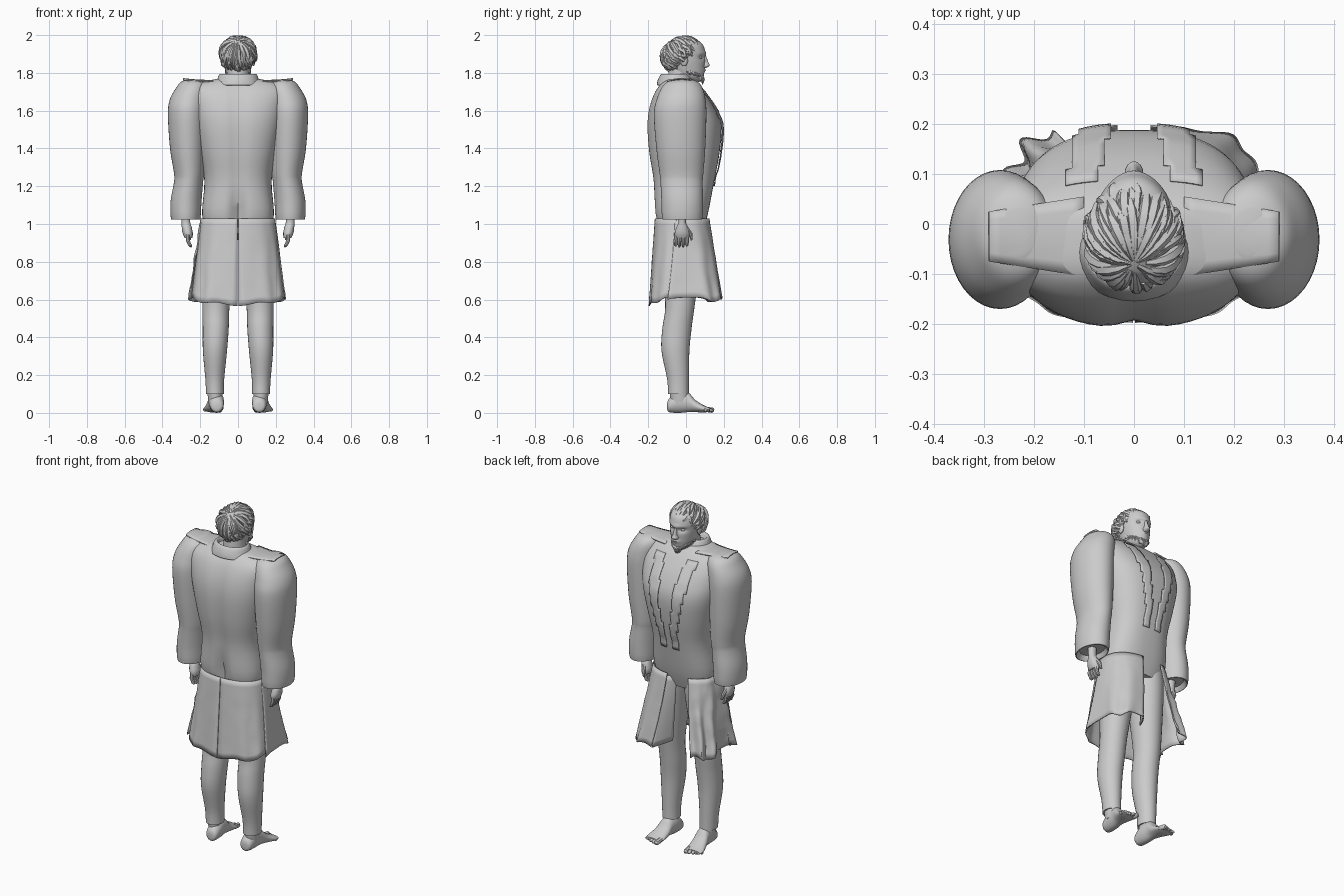
import bpy, bmesh, math, random
from math import sin, cos, pi, radians
from mathutils import Vector, Matrix, noise

random.seed(4)
if "Cube" in bpy.data.objects:
    bpy.data.objects.remove(bpy.data.objects["Cube"])

grey = bpy.data.materials.new("plain grey")
grey.use_nodes = True
grey.diffuse_color = (0.6, 0.6, 0.6, 1)
grey.node_tree.nodes["Principled BSDF"].inputs["Base Color"].default_value = (0.6, 0.6, 0.6, 1)
SIDES = (("left", 1), ("right", -1))


def finish(name, bm, thick=0):
    bmesh.ops.recalc_face_normals(bm, faces=bm.faces)
    me = bpy.data.meshes.new(name)
    bm.to_mesh(me)
    bm.free()
    ob = bpy.data.objects.new(name, me)
    bpy.context.collection.objects.link(ob)
    me.materials.append(grey)
    if thick:
        mod = ob.modifiers.new("cloth", "SOLIDIFY")
        mod.thickness = thick


def smooth_rows(rows, steps):
    """Catmull-Rom through rows of numbers."""
    out = []
    for i in range(len(rows) - 1):
        p = [rows[max(0, min(len(rows) - 1, i + k))] for k in (-1, 0, 1, 2)]
        for s in range(steps):
            t = s / steps
            out.append([0.5 * (2 * b + (c - a) * t + (2 * a - 5 * b + 4 * c - d) * t * t
                        + (3 * b - a - 3 * c + d) * t ** 3) for a, b, c, d in zip(*p)])
    return out + [list(rows[-1])]


def rounded(value, power):
    return math.copysign(abs(value) ** power, value)


def loft(name, rows, side=1, n=28, steps=4, power=2, along_y=False, shape=None, caps=True, thick=0):
    """Rows: height, centre x, near y, far y, half width."""
    bm = bmesh.new()
    rings = []
    for z, cx, y0, y1, rx in smooth_rows(rows, steps):
        ring = []
        for k in range(n):
            a = 2 * pi * k / n
            x = side * cx + rx * rounded(cos(a), 2 / power)
            y = (y0 + y1) / 2 + (y1 - y0) / 2 * rounded(sin(a), 2 / power)
            co = Vector((x, z, y) if along_y else (x, y, z))
            ring.append(bm.verts.new(shape(co) if shape else co))
        rings.append(ring)
    for a, b in zip(rings, rings[1:]):
        for k in range(n):
            bm.faces.new((a[k], a[(k + 1) % n], b[(k + 1) % n], b[k]))
    if caps:
        bm.faces.new(rings[0])
        bm.faces.new(rings[-1])
    finish(name, bm, thick)


def sheet(name, fn, nu, nv, keep=None, thick=0.006):
    """Cloth sheet from a function of two parameters."""
    bm = bmesh.new()
    g = [[bm.verts.new(fn(i / nu, j / nv)) for j in range(nv + 1)] for i in range(nu + 1)]
    for i in range(nu):
        for j in range(nv):
            if keep is None or keep(i, j):
                bm.faces.new((g[i][j], g[i + 1][j], g[i + 1][j + 1], g[i][j + 1]))
    bmesh.ops.delete(bm, geom=[v for v in bm.verts if not v.link_faces], context="VERTS")
    finish(name, bm, thick)


def tubes(name, paths, res=2):
    """Tapered strands; each path is a list of (point, radius)."""
    cu = bpy.data.curves.new(name, "CURVE")
    cu.dimensions = "3D"
    cu.bevel_depth, cu.bevel_resolution, cu.use_fill_caps = 1, res, True
    for path in paths:
        sp = cu.splines.new("POLY")
        sp.points.add(len(path) - 1)
        for pt, (co, r) in zip(sp.points, path):
            pt.co, pt.radius = (*co, 1), r
    ob = bpy.data.objects.new(name, cu)
    bpy.context.collection.objects.link(ob)
    cu.materials.append(grey)
    bpy.ops.object.select_all(action="DESELECT")
    ob.select_set(True)
    bpy.context.view_layer.objects.active = ob
    bpy.ops.object.convert(target="MESH")


def blob(name, centre, size):
    bm = bmesh.new()
    bmesh.ops.create_uvsphere(bm, u_segments=16, v_segments=10, radius=1)
    for v in bm.verts:
        v.co = Vector(centre) + v.co * Vector(size)
    finish(name, bm)


# Coat body with a groove down the back, deeper at the seat
TORSO = [(0.95, 0, -.13, .085, .16), (1.05, 0, -.165, .115, .19), (1.23, 0, -.175, .15, .178),
         (1.38, 0, -.198, .178, .205), (1.52, 0, -.207, .187, .235), (1.62, 0, -.195, .152, .25),
         (1.7, 0, -.165, .1, .255), (1.745, 0, -.13, .06, .21), (1.77, 0, -.1, .03, .1)]
CHEST = 2.6


def back_groove(co):
    depth = 0.07 + 0.2 * max(0, 1 - abs(co.z - 1.05) / 0.14)
    if co.y < 0:
        co.y *= 1 - depth * math.exp(-(co.x / 0.035) ** 2)
    return co


loft("coat_body", TORSO, n=64, power=CHEST, shape=back_groove)


def chest_y(x, z):
    r = min(smooth_rows(TORSO, 8), key=lambda q: abs(q[0] - z))
    lift = max(0, 1 - abs(x / r[4]) ** CHEST) ** (1 / CHEST)
    return (r[2] + r[3]) / 2 + (r[3] - r[2]) / 2 * lift


# Low collar wrapped round the neck
loft("collar", [(1.735, 0, -.155, .05, .125), (1.76, 0, -.15, .04, .112), (1.79, 0, -.135, .02, .1),
                (1.793, 0, -.12, .01, .088), (1.76, 0, -.1, .01, .08)], n=32, caps=False, thick=0.004)

SLEEVE = [(1.05, .275, -.1, .06, .06), (1.025, .277, -.125, .085, .077), (1.12, .275, -.13, .09, .082),
          (1.22, .262, -.135, .088, .077), (1.27, .259, -.14, .092, .08), (1.4, .266, -.157, .102, .094),
          (1.58, .268, -.17, .108, .103), (1.66, .26, -.155, .103, .101), (1.72, .242, -.13, .088, .086),
          (1.752, .235, -.1, .063, .068), (1.765, .232, -.06, .03, .035)]
LEG = [(.1, .122, -.095, .015, .047), (.18, .123, -.1, .015, .05), (.33, .122, -.13, .018, .064),
       (.45, .118, -.125, .03, .069), (.56, .117, -.11, .045, .072), (.75, .105, -.12, .07, .085),
       (.92, .095, -.135, .09, .094), (1.02, .09, -.13, .09, .09)]
FOOT = [(-.1, .11, .02, .05, .012), (-.09, .112, .004, .075, .033), (-.04, .114, 0, .115, .04),
        (.01, .118, .004, .11, .04), (.05, .123, .004, .068, .046), (.095, .13, .002, .04, .052),
        (.125, .134, .006, .028, .046)]
HAND = [(.925, .262, -.055, .015, .02), (.95, .266, -.06, .02, .027), (.985, .272, -.05, .01, .026),
        (1.01, .276, -.04, 0, .023), (1.07, .276, -.045, .005, .026)]

for side, s in SIDES:
    loft(side + "_sleeve", SLEEVE, s, n=40)
    loft(side + "_leg", LEG, s)
    loft(side + "_ankle", [(.05, .12, -.08, .02, .036), (.125, .122, -.088, .01, .042)], s)
    loft(side + "_foot", FOOT, s, along_y=True)
    loft(side + "_hand", HAND, s, n=16)
    # Toes, big toe on the inside
    toes = []
    for k in range(5):
        x, end = .094 + .02 * k, .148 - .0024 * k * k
        r = .014 if k == 0 else .0095
        toes.append([((s * x, .1, .02), r), ((s * (x + .003), end - .008, .014), r),
                     ((s * (x + .003), end, .011), r * .5)])
    tubes(side + "_toes", toes)
    # Curled fingers and thumb
    fingers = []
    for k in range(4):
        y, drop = -.055 + .02 * k, .875 + .006 * abs(k - 1.5)
        fingers.append([((s * .266, y * .9, .945), .011), ((s * .266, y, .915), .0105),
                        ((s * .256, y, .89), .009), ((s * .246, y, drop), .005)])
    fingers.append([((s * .27, .005, .975), .012), ((s * .262, .025, .945), .011), ((s * .254, .03, .915), .006)])
    tubes(side + "_fingers", fingers)

    # Shoulder board lying on the sleeve head, its outer corner lifted
    def board(u, v, s=s):
        y = -.025 + (v - .5) * (.16 - .06 * u)
        return Vector((s * (.1 + .19 * u), y, 1.757 + .01 * u ** 3 + .006 * sin(pi * v)))
    sheet(side + "_shoulder_board", board, 8, 6)

    # Stepped lapel laid on the chest
    def lapel(u, v, s=s):
        x, z = .02 + .13 * u, 1.2 + .52 * v
        return Vector((s * x, chest_y(x, z) + .006 + .008 * sin(pi * v), z))
    sheet(side + "_lapel", lapel, 10, 26,
          lambda i, j: (j // 4) * 0.75 - 1 <= i <= 2 + (j // 3) * 0.85, .004)

    # Coat skirt: two flared panels each side, boxier at the hem
    def skirt(a0, a1, wave, depth, box, s=s):
        def at(u, v):
            a = radians(a0 + (a1 - a0) * u)
            r = Vector((.195, .145)).lerp(Vector((.25, depth)), v)
            p = .85 + (box - .85) * v
            fold = 1 + wave * v * sin(u * 17 + 2 * v) + wave * .5 * noise.noise((u * 5, v * 7, s))
            hem = .6 - .035 * max(0, -sin(a)) ** 6 + .012 * sin(u * 9)
            y = r.y * rounded(sin(a), p) * fold - .02 + .015 * v
            return Vector((s * (r.x * abs(cos(a)) ** p * fold + .002), y, 1.03 + (hem - 1.03) * v))
        return at
    sheet(side + "_back_skirt", skirt(-90, -8, .015, .19, .65), 30, 14)
    sheet(side + "_front_skirt", skirt(-12, *((82, .02) if s > 0 else (66, .07)), .2, .5), 30, 14)


# Front edge of the left skirt, folded in between the legs
def fold_in(u, v):
    outer = Vector((.05, .115)).lerp(Vector((.09, .19)), v)
    inner = Vector((.0, .085)).lerp(Vector((.025, .085)), v)
    x, y = outer.lerp(inner, u)
    return Vector((x, y + .008 * sin(u * pi) * v, 1.01 - (.41 - .02 * u) * v))


sheet("left_skirt_fold", fold_in, 8, 12)

# Head and neck
loft("neck", [(1.7, 0, -.1, .04, .065), (1.78, 0, -.095, .045, .06), (1.83, 0, -.09, .05, .06)])


def face_shape(co):
    # eye sockets, brow and lips
    if co.y > 0:
        socket = math.exp(-((abs(co.x) - .035) / .018) ** 2 - ((co.z - 1.882) / .013) ** 2)
        brow = math.exp(-((co.z - 1.903) / .01) ** 2 - (co.x / .05) ** 2)
        lips = math.exp(-(co.x / .025) ** 2 - ((co.z - 1.813) / .008) ** 2)
        co.y += -.014 * socket + .006 * brow + .007 * lips
    return co


loft("head", [(1.752, 0, .0, .07, .02), (1.765, 0, -.045, .088, .042), (1.79, 0, -.07, .095, .06),
              (1.84, 0, -.1, .1, .074), (1.88, 0, -.11, .101, .08), (1.92, 0, -.115, .1, .082),
              (1.955, 0, -.1, .085, .074), (1.98, 0, -.06, .045, .045)], n=48, steps=6, shape=face_shape)
loft("nose", [(1.825, 0, .08, .105, .012), (1.838, 0, .075, .125, .019), (1.855, 0, .075, .119, .012),
              (1.895, 0, .07, .104, .009)], n=16)
for side, s in SIDES:
    blob(side + "_eye", (s * .033, .076, 1.882), (.013, .01, .008))
    blob(side + "_ear", (s * .082, -.01, 1.865), (.01, .02, .03))

# Hair: a ridged cap with locks swept from a crown at the back of the head
CENTRE, SIZE = Vector((0, -.018, 1.893)), Vector((.088, .105, .092))
TILT = Matrix.Rotation(radians(35), 3, "X")


def on_skull(az, el, lift):
    d = TILT @ Vector((cos(az) * cos(el), sin(az) * cos(el), sin(el)))
    return CENTRE + d * SIZE * lift


def hairline(az):
    return radians(-16 + 11 * sin(az))


def hair_cap(u, v):
    az = 2 * pi * u
    el = pi / 2 + (hairline(az) - pi / 2) * v
    return on_skull(az, el, 1.01 + .02 * sin(az * 17 + v * 6) * v)


sheet("hair_cap", hair_cap, 96, 16, thick=.008)
locks = []
for k in range(140):
    az, sweep = random.uniform(0, 2 * pi), random.uniform(-.4, .4)
    low = hairline(az) + radians(random.uniform(-10, 12))
    el0 = min(low + random.uniform(.5, 1.9), 1.5)
    width, puff = random.uniform(.008, .014), random.uniform(.02, .08)
    path = []
    for t in range(8):
        f = t / 7
        p = on_skull(az + sweep * f * f, el0 + (low - el0) * f, 1 + puff * sin(pi * f))
        p.z = min(p.z, 1.985)
        path.append((p, width * sin(pi * (.1 + .86 * f)) + .001))
    locks.append(path)
tubes("hair_locks", locks, 1)

# Beard along the jaw, ending in a point at the chin
beard = []
for k in range(46):
    a = pi * (.05 + .9 * k / 45)
    front = sin(a)
    top = Vector((.068 * cos(a), -.01 + .095 * front, 1.83 - .038 * front))
    tip = Vector((.05 * cos(a), .088 * front, 1.785 - .04 * front ** 4 + random.uniform(-.008, .008)))
    mid = (top + tip) / 2 + Vector((.004 * cos(a), .006 * front, 0))
    beard.append([(top, .003), (mid, .008), (tip, .002)])
tubes("beard", beard, 1)

# Smooth shading with crisp edges
bpy.ops.object.select_all(action="DESELECT")
for ob in bpy.context.scene.objects:
    if ob.type == "MESH":
        ob.select_set(True)
        bpy.context.view_layer.objects.active = ob
bpy.ops.object.shade_smooth_by_angle(angle=radians(40))
